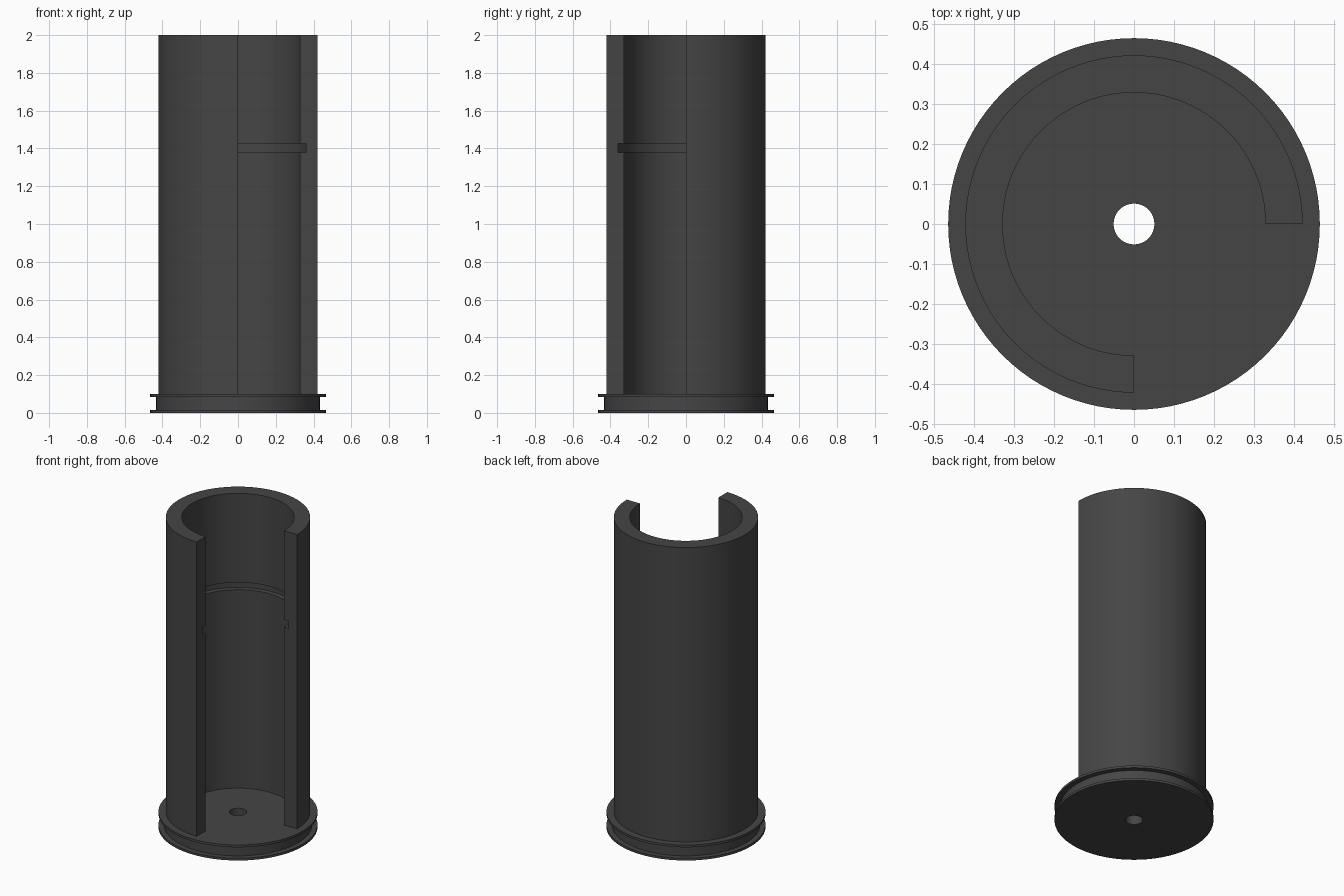
import bpy, bmesh
from math import cos, sin, radians

if "Cube" in bpy.data.objects:
    bpy.data.objects.remove(bpy.data.objects["Cube"])

dark = bpy.data.materials.new("dark_grey")
dark.diffuse_color = (0.06, 0.06, 0.06, 1)
dark.use_nodes = True
dark.node_tree.nodes["Principled BSDF"].inputs["Base Color"].default_value = dark.diffuse_color


def lathe(name, profile, sweep, steps):
    """Sweep a closed (radius, z) profile around z; cap the ends of a partial sweep."""
    full = sweep == 360
    bm = bmesh.new()
    rings = []
    for i in range(steps if full else steps + 1):
        a = radians(sweep * i / steps)
        rings.append([bm.verts.new((r * cos(a), r * sin(a), z)) for r, z in profile])
    n = len(profile)
    for i in range(steps):
        a, b = rings[i], rings[(i + 1) % len(rings)]
        for j in range(n):
            k = (j + 1) % n
            bm.faces.new((a[j], b[j], b[k], a[k]))
    if not full:
        bm.faces.new(rings[0])
        bm.faces.new(rings[-1][::-1])
    bmesh.ops.recalc_face_normals(bm, faces=bm.faces)
    mesh = bpy.data.meshes.new(name)
    bm.to_mesh(mesh)
    bm.free()
    obj = bpy.data.objects.new(name, mesh)
    bpy.context.collection.objects.link(obj)
    mesh.materials.append(dark)
    bpy.ops.object.select_all(action='DESELECT')
    obj.select_set(True)
    bpy.context.view_layer.objects.active = obj
    bpy.ops.object.shade_smooth_by_angle(angle=radians(30))
    return obj


# Base disc: two thin flanges, a groove between them and a centre hole
lathe("base", [(0.051, 0), (0.465, 0), (0.465, 0.015), (0.433, 0.015),
               (0.433, 0.085), (0.465, 0.085), (0.465, 0.1), (0.329, 0.1),
               (0.329, 0.097), (0.051, 0.097)], 360, 96)

# Three-quarter tube, open at the front right, with an inner ring groove
lathe("tube_wall", [(0.422, 0.092), (0.422, 2.0), (0.329, 2.0), (0.329, 1.425),
                    (0.361, 1.425), (0.361, 1.378), (0.329, 1.378),
                    (0.329, 0.092)], 270, 72)
